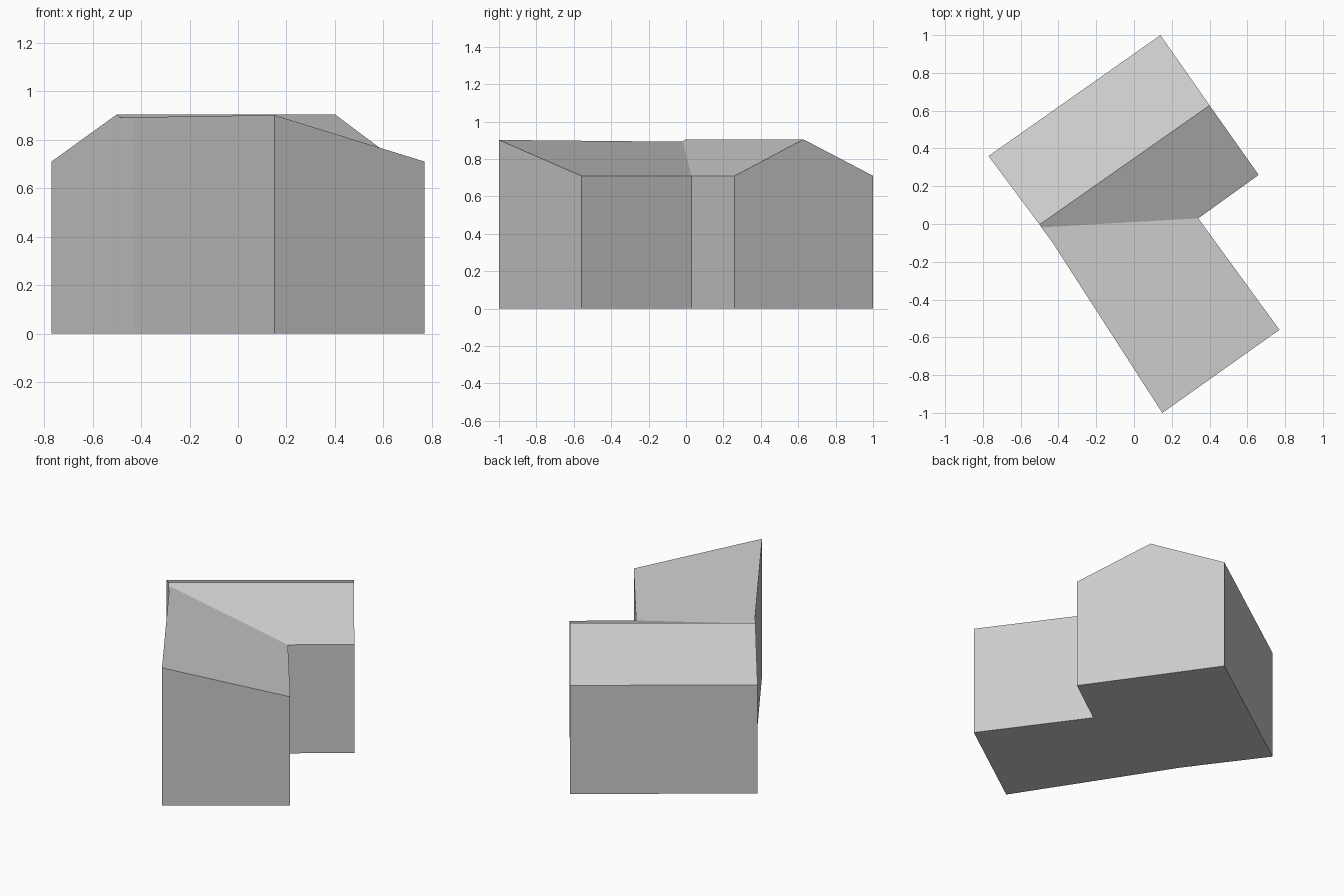
import bpy

cube = bpy.data.objects.get("Cube")
if cube:
    bpy.data.objects.remove(cube)

grey = bpy.data.materials.new("light grey")
grey.use_nodes = True
colour = (0.6, 0.6, 0.6, 1)
grey.diffuse_color = colour
grey.node_tree.nodes["Principled BSDF"].inputs["Base Color"].default_value = colour

EAVE, RIDGE, WING_TOP = 0.71, 0.905, 0.893

# Eave and ridge corners, counterclockwise around the L-shaped plan
corners = {
    "back_left": (-0.77, 0.36, EAVE),
    "ridge_left": (-0.5, -0.003, RIDGE),
    "valley_top": (-0.49, -0.018, WING_TOP),
    "bend": (-0.43, -0.10, WING_TOP),
    "wing_high": (0.15, -1.0, 0.902),
    "wing_low": (0.77, -0.56, EAVE),
    "valley_foot": (0.34, 0.03, EAVE),
    "front_right": (0.66, 0.26, EAVE),
    "ridge_right": (0.40, 0.628, RIDGE),
    "back_right": (0.14, 1.0, EAVE),
}
outline = list(corners.values())
count = len(outline)


def add_part(name, points, faces):
    mesh = bpy.data.meshes.new(name)
    mesh.from_pydata(points, [], faces)
    mesh.materials.append(grey)
    part = bpy.data.objects.new(name, mesh)
    bpy.context.collection.objects.link(part)


def add_roof(name, names):
    add_part(name, [corners[n] for n in names.split()], [range(len(names.split()))])


# Walls and floor: the plan raised to the sloping roof line
base = [(x, y, 0) for x, y, z in outline]
walls = [(i, (i + 1) % count, (i + 1) % count + count, i + count)
         for i in range(count)]
add_part("walls", base + outline, walls)
add_part("floor", base, [range(count - 1, -1, -1)])

# Gabled main roof and the single slope over the wing
add_roof("main_roof_back", "back_left ridge_left ridge_right back_right")
add_roof("main_roof_front", "ridge_left valley_top valley_foot front_right ridge_right")
add_roof("wing_roof", "valley_top bend wing_high wing_low valley_foot")
